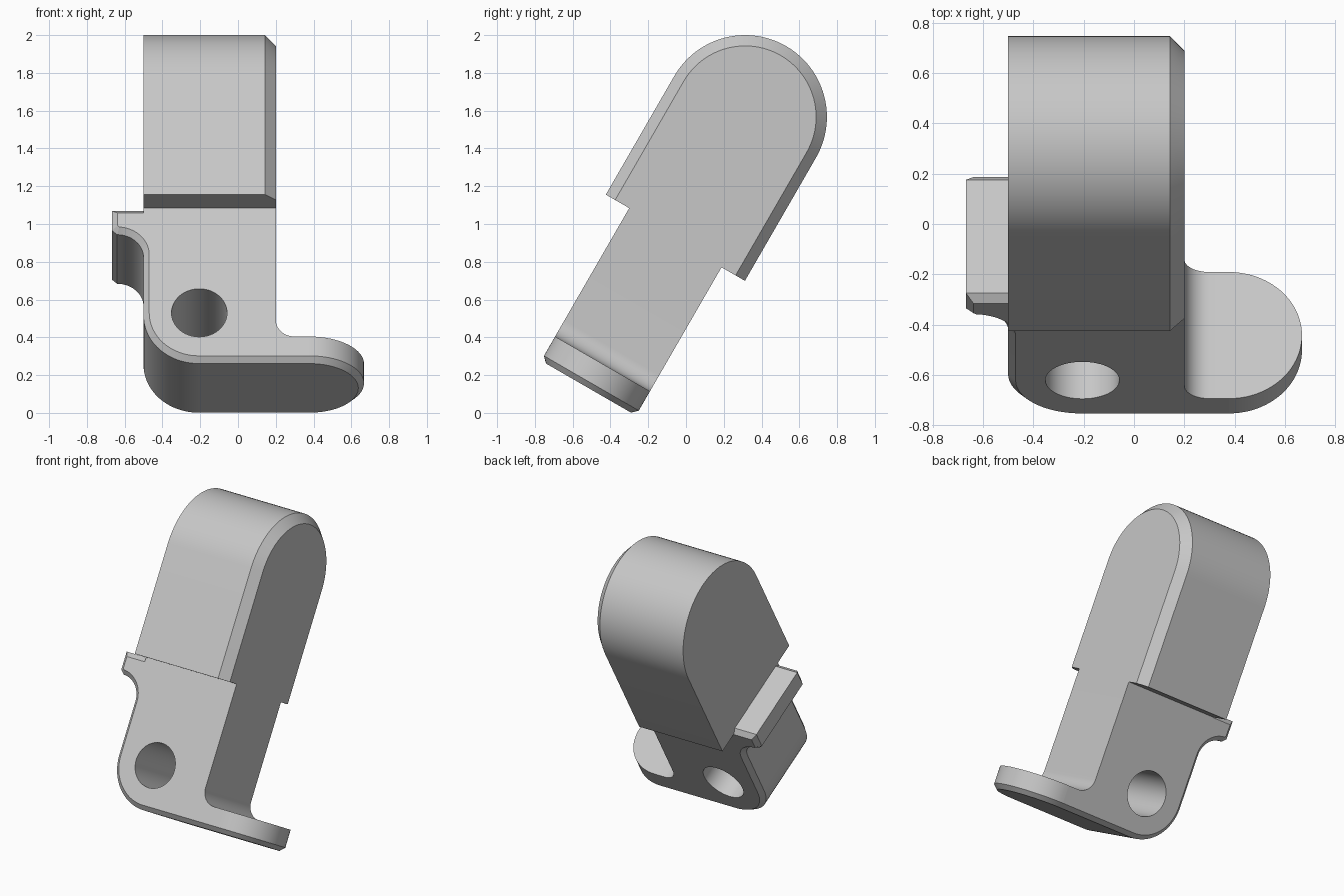
import bpy, bmesh
from math import radians, cos, sin, pi
from mathutils import Matrix, Vector

cube = bpy.data.objects.get("Cube")
if cube:
    bpy.data.objects.remove(cube, do_unlink=True)

# Local frame: x sideways, y through the thickness, z along the leaning axis
LEAN = Matrix.Translation((0, 0.313, 1.567)) @ Matrix.Rotation(radians(-30), 4, 'X')
HALF, CUT, BOTTOM, FOOT_TOP, STEP = 0.29, 0.03, -1.658, -1.51, -0.725
TIP_X = 0.377

grey = bpy.data.materials.new("plain grey")
grey.use_nodes = True
colour = (0.57, 0.57, 0.57, 1)
grey.diffuse_color = colour
grey.node_tree.nodes["Principled BSDF"].inputs["Base Color"].default_value = colour


def finish(name, bm):
    bmesh.ops.recalc_face_normals(bm, faces=bm.faces)
    mesh = bpy.data.meshes.new(name)
    bm.to_mesh(mesh)
    bm.free()
    mesh.materials.append(grey)
    obj = bpy.data.objects.new(name, mesh)
    bpy.context.collection.objects.link(obj)
    obj.matrix_world = LEAN
    return obj


def smooth(obj):
    bpy.ops.object.select_all(action='DESELECT')
    obj.select_set(True)
    bpy.context.view_layer.objects.active = obj
    bpy.ops.object.shade_smooth_by_angle(angle=radians(25))


def arc(cx, cy, r, start, end, steps):
    angles = [radians(start + (end - start) * i / steps) for i in range(steps + 1)]
    return [(cx + r * cos(a), cy + r * sin(a)) for a in angles]


def inset(points, depths):
    """Move each edge of a counter-clockwise outline inward by its own depth."""
    result = []
    for i, p in enumerate(points):
        p = Vector(p)
        before = (p - Vector(points[i - 1])).normalized()
        after = (Vector(points[(i + 1) % len(points)]) - p).normalized()
        n1, n2 = Vector((-before.y, before.x)), Vector((-after.y, after.x))
        d1, d2 = depths[i - 1], depths[i]
        cross = n1.x * n2.y - n1.y * n2.x
        if abs(cross) < 0.01:
            result.append(p + n1 * max(d1, d2))
        else:
            result.append(p + Vector((d1 * n2.y - d2 * n1.y, d2 * n1.x - d1 * n2.x)) / cross)
    return result


def loft(name, rings, place):
    """Skin a stack of (level, outline) rings and close both ends."""
    bm = bmesh.new()
    loops = [[bm.verts.new(place(p[0], p[1], level)) for p in outline] for level, outline in rings]
    for a, b in zip(loops, loops[1:]):
        for i in range(len(a)):
            j = (i + 1) % len(a)
            bm.faces.new((a[i], a[j], b[j], b[i]))
    bm.faces.new(loops[0])
    bm.faces.new(loops[-1])
    return finish(name, bm)


# Body plate with side tab, rounded corner and foot bar
chamfered = [(-0.5, STEP), (-0.667, STEP), (-0.667, -0.845)]
chamfered += arc(-0.64, -1.01, 0.14, 90, 0, 14)
chamfered += arc(-0.208, BOTTOM + 0.292, 0.292, 180, 270, 20)
plain = [(TIP_X, BOTTOM), (TIP_X, FOOT_TOP)]
plain += arc(0.3, FOOT_TOP + 0.1, 0.1, 270, 180, 12)
plain += [(0.2, STEP), (-0.499, STEP)]
outline = chamfered + plain
trimmed = inset(outline, [CUT] * len(chamfered) + [0] * len(plain))
body = loft("body_plate",
            [(-HALF, trimmed), (CUT - HALF, outline), (HALF - CUT, outline), (HALF, trimmed)],
            lambda a, b, level: (a, level, b))

# Through hole
circle = arc(-0.205, -1.365, 0.147, 0, 360, 48)[:-1]
cutter = loft("hole_cutter", [(-0.5, circle), (0.5, circle)], lambda a, b, level: (a, level, b))
cutter.hide_render = True
cut = body.modifiers.new("hole", 'BOOLEAN')
cut.operation, cut.solver, cut.object = 'DIFFERENCE', 'EXACT', cutter
bpy.context.view_layer.objects.active = body
bpy.ops.object.modifier_apply(modifier=cut.name)
bpy.data.objects.remove(cutter, do_unlink=True)
smooth(body)

# Half-round end of the foot
def half_disc(r):
    return arc(TIP_X, 0, r, -90, 90, 40)

tip = loft("foot_tip",
           [(BOTTOM, half_disc(HALF - CUT)), (BOTTOM + CUT, half_disc(HALF)), (FOOT_TOP, half_disc(HALF))],
           lambda a, b, level: (a, b, level))
smooth(tip)

# Rounded head, bevelled on its left side
R, BACK_STEP, BEVEL = 0.433, -0.752, 0.057
rounded = [(R, BACK_STEP)] + arc(0, 0, R, 0, 180, 48)
base = [(-R, STEP), (-HALF, STEP), (HALF, STEP), (HALF, BACK_STEP)]
profile = rounded + base
small = inset(profile, [BEVEL] * len(rounded) + [0] * len(base))
head = loft("rounded_head", [(-0.5, profile), (0.2 - BEVEL, profile), (0.2, small)],
            lambda a, b, level: (level, a, b))
smooth(head)
